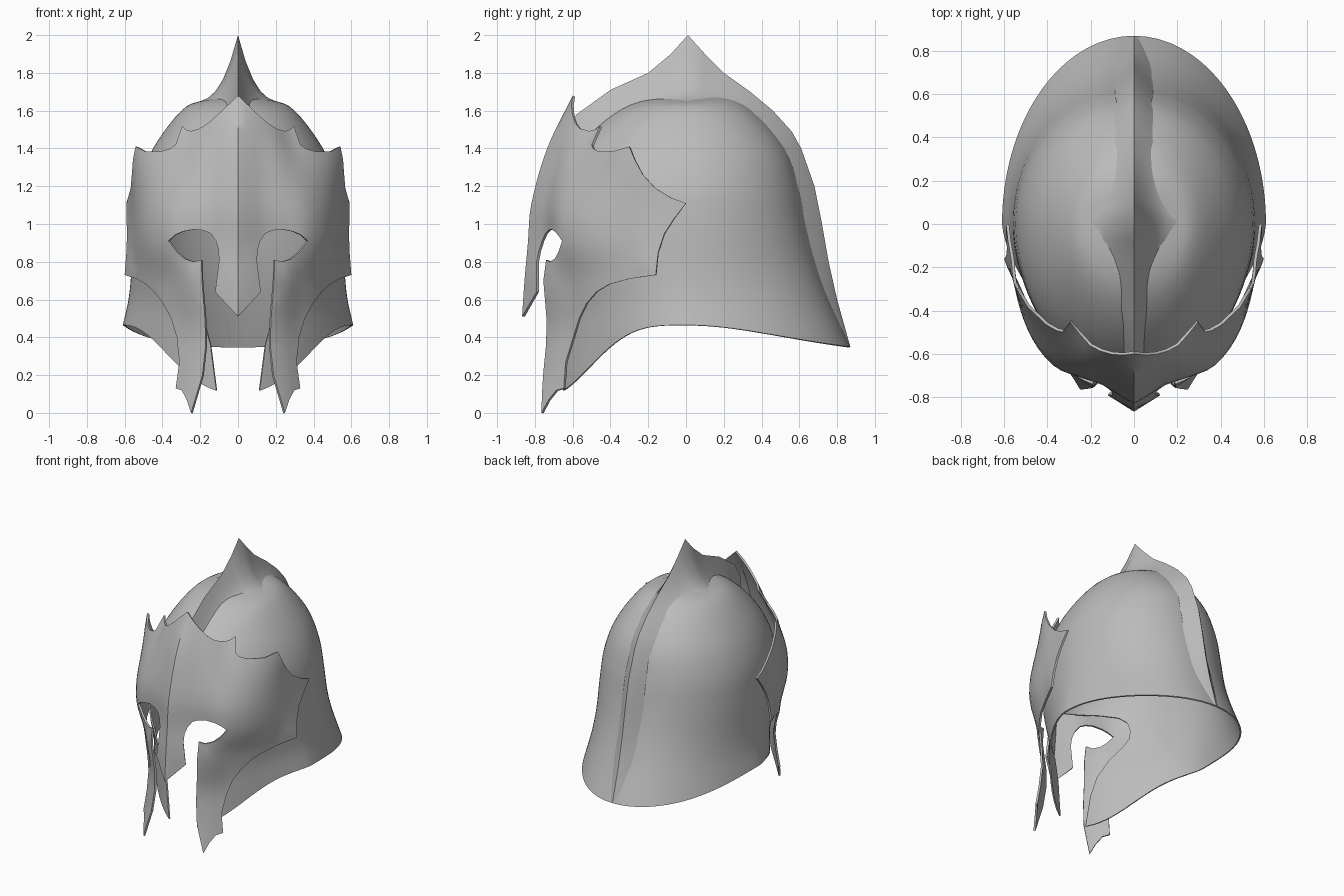
import bpy
import bmesh
import math
from mathutils import Vector
from mathutils.geometry import delaunay_2d_cdt, intersect_point_line

cube = bpy.data.objects.get("Cube")
if cube:
    bpy.data.objects.remove(cube, do_unlink=True)

steel = bpy.data.materials.new("grey steel")
steel.use_nodes = True
steel.diffuse_color = (0.5, 0.5, 0.5, 1)
steel.node_tree.nodes["Principled BSDF"].inputs["Base Color"].default_value = (0.5, 0.5, 0.5, 1)


def spline(keys, values, x):
    """Smooth curve through the given values."""
    x = min(max(x, keys[0]), keys[-1])
    last = len(keys) - 1
    i = 0
    while i < last - 1 and x > keys[i + 1]:
        i += 1

    def slope(k):
        a, b = max(k - 1, 0), min(k + 1, last)
        return (values[b] - values[a]) / (keys[b] - keys[a])

    span = keys[i + 1] - keys[i]
    f = (x - keys[i]) / span
    g = 1 - f
    return (values[i] * g * g * (1 + 2 * f) + values[i + 1] * f * f * (1 + 2 * g)
            + span * f * g * (slope(i) * g - slope(i + 1) * f))


def make_object(name, points, faces, thickness):
    mesh = bpy.data.meshes.new(name)
    bm = bmesh.new()
    verts = [bm.verts.new(p) for p in points]
    for face in faces:
        bm.faces.new([verts[i] for i in face])
    loose = [v for v in bm.verts if not v.link_faces]
    bmesh.ops.delete(bm, geom=loose, context='VERTS')
    bmesh.ops.remove_doubles(bm, verts=bm.verts, dist=0.0005)
    bm.to_mesh(mesh)
    bm.free()
    mesh.materials.append(steel)
    obj = bpy.data.objects.new(name, mesh)
    bpy.context.collection.objects.link(obj)
    bpy.ops.object.select_all(action='DESELECT')
    obj.select_set(True)
    bpy.context.view_layer.objects.active = obj
    if thickness:
        solid = obj.modifiers.new("thickness", 'SOLIDIFY')
        solid.thickness = thickness
        solid.offset = -1
        bpy.ops.object.modifier_apply(modifier=solid.name)
    bpy.ops.object.shade_smooth_by_angle(angle=math.radians(40))


def edge_distance(p, a, b):
    f = intersect_point_line(p, a, b)[1]
    return (a.lerp(b, min(max(f, 0), 1)) - p).length


def cut_sheet(name, half_outline, surface, step_v, thickness):
    """Fill a mirrored outline in (angle, v) with a grid, then bend it onto a surface."""
    right = [(math.radians(a), v) for a, v in half_outline]
    outline = [Vector(p) for p in right + [(-a, v) for a, v in reversed(right) if a > 0]]
    count = len(outline)
    edges = [(i, (i + 1) % count) for i in range(count)]
    step = math.pi / 48
    columns = round(max(p.x for p in outline) / step)
    low = min(p.y for p in outline)
    rows = round((max(p.y for p in outline) - low) / step_v)
    grid = []
    for i in range(-columns, columns + 1):
        for j in range(rows + 1):
            p = Vector((i * step, low + j * step_v))
            gap = min(edge_distance(p, outline[a], outline[b]) for a, b in edges)
            # keep points on the border, drop those crowding it
            if gap < 1e-5 or gap > step_v * 0.4:
                grid.append(p)
    verts, _, faces, *_ = delaunay_2d_cdt(outline + grid, edges, [], 1, 0.0001)
    wound = []
    for f in faces:
        a, b, c = (verts[i] for i in f)
        area = (b - a).cross(c - a)
        wound.append(f if area > 0 else f[::-1])
    make_object(name, [surface(p.x, p.y) for p in verts], wound, thickness)


# Dome: radius and height from the crown down to the rim
LEVELS = list(range(9))
FRONT = ([0, .25, .43, .59, .69, .745, .745, .69, .69],
         [1.68, 1.65, 1.55, 1.38, 1.2, 1, .8, .5, .1])
SIDE = ([0, .18, .3, .45, .53, .555, .565, .58, .61],
        [1.68, 1.655, 1.6, 1.4, 1.2, 1, .75, .6, .465])
BACK = ([0, .2, .36, .53, .6, .64, .69, .76, .87],
        [1.68, 1.675, 1.6, 1.4, 1.2, 1, .8, .6, .35])
SQUASH = 0.2


def dome_surface(angle, v):
    t = -v / SQUASH
    s, c = abs(math.sin(angle)), abs(math.cos(angle))
    ahead = math.cos(angle) > 0
    r_side, z_side = (max(spline(LEVELS, p, t), 1e-6) for p in SIDE)
    r_end, z_end = (max(spline(LEVELS, p, t), 1e-6) for p in (FRONT if ahead else BACK))
    # the cheeks get flatter and more wedge-shaped toward the rim
    power = 2 - 0.5 * max(0, t / 4 - 1) if ahead else 2
    r = ((s / r_side) ** power + (c / r_end) ** power) ** (-1 / power)
    weight = c ** (3.2 if ahead else 2)
    z = z_side + (z_end - z_side) * weight
    return (r * math.sin(angle), -r * math.cos(angle), z)


# Right half of the dome edge: back seam, rim, cheek tip, face opening
dome_edge = [(180, 0), (180, 8), (10, 8), (13, 7.4), (17, 7), (25, 6.5), (33, 6.05),
             (37, 5.75), (38, 5.45), (36, 5.15), (31, 4.95), (21, 4.85), (9, 4.9), (0, 5)]
cut_sheet("dome", [(a, -t * SQUASH) for a, t in dome_edge], dome_surface,
          SQUASH / 4, 0.01)

# Face plate: radius by height, one column for each angle from the nose ridge
HEIGHTS = [0, .25, .45, .7, .9, 1.1, 1.4, 1.68]
ANGLES = [0, 10, 18, 30, 60, 75, 90]
RADII = [[.87, .87, .87, .855, .837, .82, .735, .6],
         [.84, .79, .775, .795, .765, .755, .68, .57],
         [.805, .755, .735, .765, .75, .745, .655, .52],
         [.735, .695, .672, .7, .75, .735, .61, .44],
         [.64, .62, .61, .615, .63, .63, .622, .56],
         [.62, .61, .605, .622, .605, .592, .585, .57],
         [.61, .61, .61, .605, .6, .592, .58, .57]]


def plate_surface(angle, z):
    column = [spline(HEIGHTS, radii, z) for radii in RADII]
    r = spline(ANGLES, column, abs(math.degrees(angle)))
    return (r * math.sin(angle), -r * math.cos(angle), z)


# Right half of the plate edge, one run of points per feature
brow_edge = [(0, 1.68), (5, 1.63), (10, 1.58), (15, 1.535), (20, 1.505), (26, 1.492),
             (30, 1.5), (33, 1.52), (33.5, 1.42), (36, 1.4), (41, 1.385), (52, 1.385),
             (61, 1.41)]
temple_edge = [(64, 1.34), (68, 1.26), (74, 1.19), (82, 1.14), (90, 1.11),
               (84, 1.03), (79, .95), (76, .85), (75, .73)]
cheek_edge = [(61, .71), (50, .68), (43, .64), (37, .58), (32, .5), (28.5, .4), (26, .27),
              (27, .13), (23.5, .12), (20.5, .07), (18, 0),
              (16, .1), (14, .2), (13, .36), (13.3, .49), (14.2, .7), (14.6, .81)]
eye_edge = [(18, .8), (22, .815), (25.5, .85), (29.3, .91), (26.5, .94), (23, .96),
            (18, .972), (14, .966), (11, .95), (8.7, .91), (7.5, .86), (7.3, .8),
            (8.7, .64), (0, .51)]
cut_sheet("face_plate", brow_edge + temple_edge + cheek_edge + eye_edge,
          plate_surface, 0.05, 0.014)

# Crest with top spike: ridge y, ridge z, base y, base z, half width
stations = [(-.64, 1.48, -.61, 1.38, .05), (-.58, 1.58, -.53, 1.45, .06),
            (-.4, 1.71, -.4, 1.57, .08), (-.2, 1.8, -.2, 1.655, .11),
            (-.08, 1.9, -.08, 1.68, .16), (.01, 2, .01, 1.68, .2),
            (.1, 1.9, .08, 1.68, .17), (.2, 1.8, .17, 1.68, .13),
            (.34, 1.7, .28, 1.65, .11), (.46, 1.6, .38, 1.58, .11),
            (.56, 1.49, .48, 1.47, .11), (.61, 1.4, .53, 1.4, .11),
            (.68, 1.2, .6, 1.2, .11), (.72, 1, .64, 1, .11), (.755, .8, .69, .8, .1),
            (.8, .6, .76, .6, .09), (.87, .35, .87, .35, .04)]
across = [i / 5 for i in range(-5, 6)]
points = []
for ridge_y, ridge_z, base_y, base_z, width in stations:
    ridge, base = Vector((0, ridge_y, ridge_z)), Vector((0, base_y, base_z))
    inward = (Vector((0, 0, 1)) - base).normalized() * 0.03
    hollow = 1.2 + max(0, ridge_z - 1.6) * 3.2
    for u in across:
        p = base.lerp(ridge, (1 - abs(u)) ** hollow) + inward * u * u
        points.append(p + Vector((u * width, 0, 0)))
n = len(across)
faces = [(k * n + j, k * n + j + 1, k * n + n + j + 1, k * n + n + j)
         for k in range(len(stations) - 1) for j in range(n - 1)]
make_object("crest", points, faces, 0)
